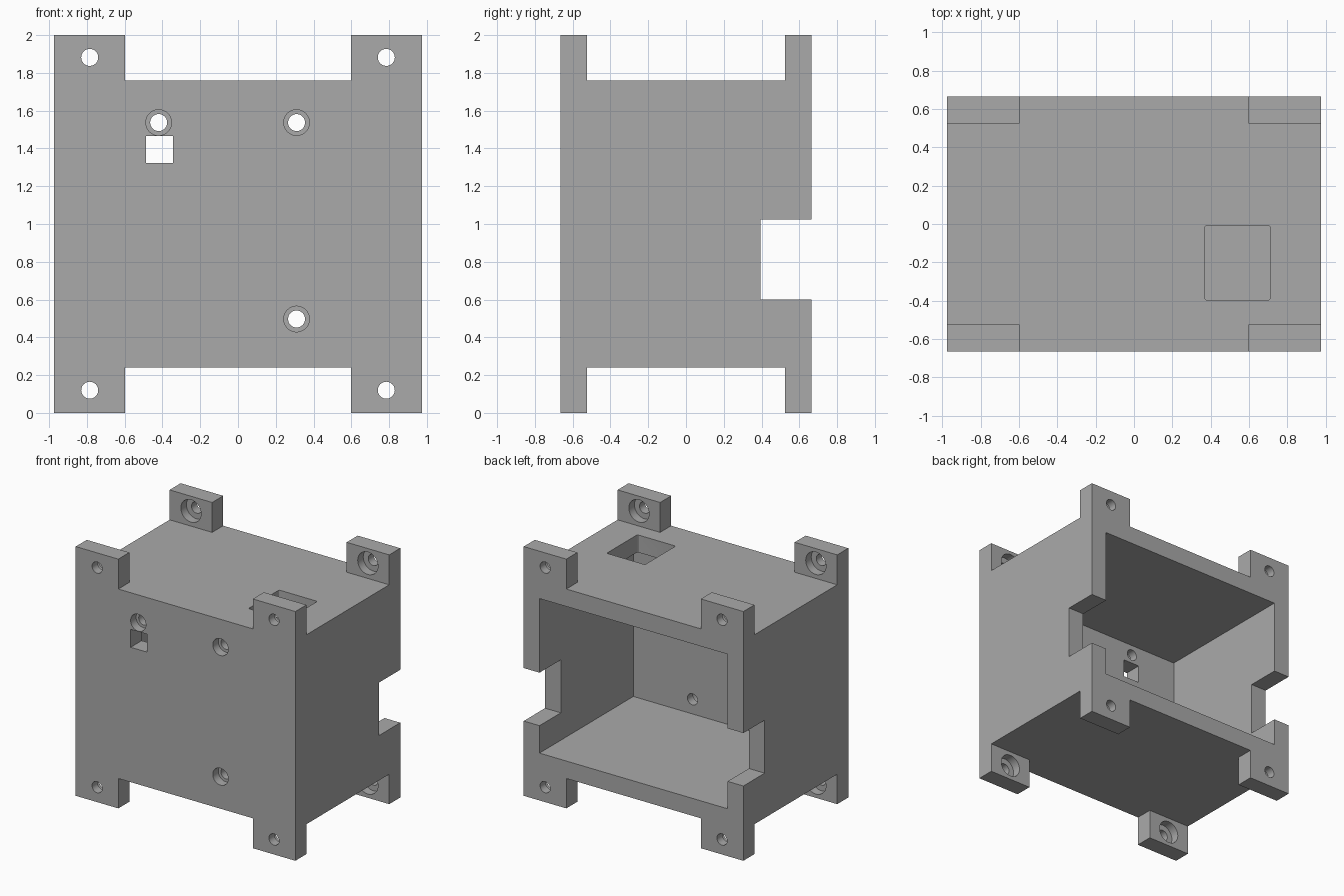
import bpy, bmesh
from mathutils import Matrix, Vector

cube = bpy.data.objects.get("Cube")
if cube:
    bpy.data.objects.remove(cube, do_unlink=True)

W, D, H = 0.975, 0.665, 2.0      # half width, half depth, height
WALL = 0.14
LOW, HIGH = 0.24, 1.76           # bottom and top of the box between the tabs
TAB_X, TAB_Y = 0.597, 0.525      # inner limits of the corner tabs


def make_object(name, bm):
    bmesh.ops.recalc_face_normals(bm, faces=bm.faces)
    mesh = bpy.data.meshes.new(name)
    bm.to_mesh(mesh)
    bm.free()
    ob = bpy.data.objects.new(name, mesh)
    bpy.context.collection.objects.link(ob)
    return ob


def box(name, lo, hi, corner=0):
    lo, hi = Vector(lo), Vector(hi)
    bm = bmesh.new()
    bmesh.ops.create_cube(bm, size=1)
    bmesh.ops.scale(bm, vec=hi - lo, verts=bm.verts)
    bmesh.ops.translate(bm, vec=(lo + hi) / 2, verts=bm.verts)
    if corner:
        upright = [e for e in bm.edges
                   if abs(e.verts[0].co.z - e.verts[1].co.z) > 0.01]
        bmesh.ops.bevel(bm, geom=upright, offset=corner, segments=3,
                        profile=0.5, affect='EDGES')
    return make_object(name, bm)


def bore(name, x, z, radius, y0, y1):
    bm = bmesh.new()
    place = Matrix.Translation((x, (y0 + y1) / 2, z)) @ Matrix.Rotation(1.570796, 4, 'X')
    bmesh.ops.create_cone(bm, cap_ends=True, segments=40, radius1=radius,
                          radius2=radius, depth=y1 - y0, matrix=place)
    return make_object(name, bm)


def cross_prism(name, z0, z1):
    # cross outline that leaves only the four corner tabs standing
    a, b, c, d = TAB_X, TAB_Y, W + 0.1, D + 0.1
    outline = [(a, -d), (a, -b), (c, -b), (c, b), (a, b), (a, d)]
    outline += [(-x, -y) for x, y in outline]
    bm = bmesh.new()
    face = bm.faces.new([bm.verts.new((x, y, z0)) for x, y in outline])
    top = bmesh.ops.extrude_face_region(bm, geom=[face])["geom"]
    bmesh.ops.translate(bm, vec=(0, 0, z1 - z0),
                        verts=[g for g in top if isinstance(g, bmesh.types.BMVert)])
    return make_object(name, bm)


# Enclosure block and the parts cut from it
body = box("enclosure", (-W, -D, 0), (W, D, H))
cutters = [
    cross_prism("top_gap", HIGH, H + 0.1),
    cross_prism("bottom_gap", -0.1, LOW),
    box("cavity", (-W + WALL, -D + WALL, LOW + WALL), (W - WALL, D + 0.1, HIGH - WALL)),
    box("side_slots", (-W - 0.1, 0.395, 0.6), (W + 0.1, D + 0.2, 1.025)),
    box("top_window", (0.37, -0.397, HIGH - 0.2), (0.71, -0.008, HIGH + 0.1), 0.01),
    box("front_window", (-0.487, -D - 0.1, 1.322), (-0.343, -D + 0.2, 1.466)),
]

# Tab screw holes, recessed on the inner face of each tab
for sx in (-1, 1):
    for z in (0.12, 1.882):
        x = sx * 0.785
        cutters.append(bore("tab_hole", x, z, 0.045, -D - 0.1, D + 0.1))
        cutters.append(bore("tab_recess", x, z, 0.09, -D + 0.07, D - 0.07))

# Front panel screw holes, recessed from outside
for x, z in ((-0.42, 1.537), (0.31, 1.537), (0.31, 0.497)):
    cutters.append(bore("panel_hole", x, z, 0.045, -D - 0.1, -D + 0.2))
    cutters.append(bore("panel_recess", x, z, 0.068, -D - 0.1, -D + 0.07))

bpy.ops.object.select_all(action='DESELECT')
body.select_set(True)
bpy.context.view_layer.objects.active = body
for cutter in cutters:
    cutter.hide_render = True
    mod = body.modifiers.new("cut", 'BOOLEAN')
    mod.operation = 'DIFFERENCE'
    mod.solver = 'EXACT'
    mod.object = cutter
    bpy.ops.object.modifier_apply(modifier=mod.name)
    bpy.data.objects.remove(cutter, do_unlink=True)

# Grey plastic
grey = bpy.data.materials.new("grey plastic")
grey.use_nodes = True
colour = (0.4, 0.4, 0.4, 1)
grey.diffuse_color = colour
grey.node_tree.nodes["Principled BSDF"].inputs["Base Color"].default_value = colour
body.data.materials.clear()
body.data.materials.append(grey)
bpy.ops.object.shade_smooth_by_angle(angle=0.52)
